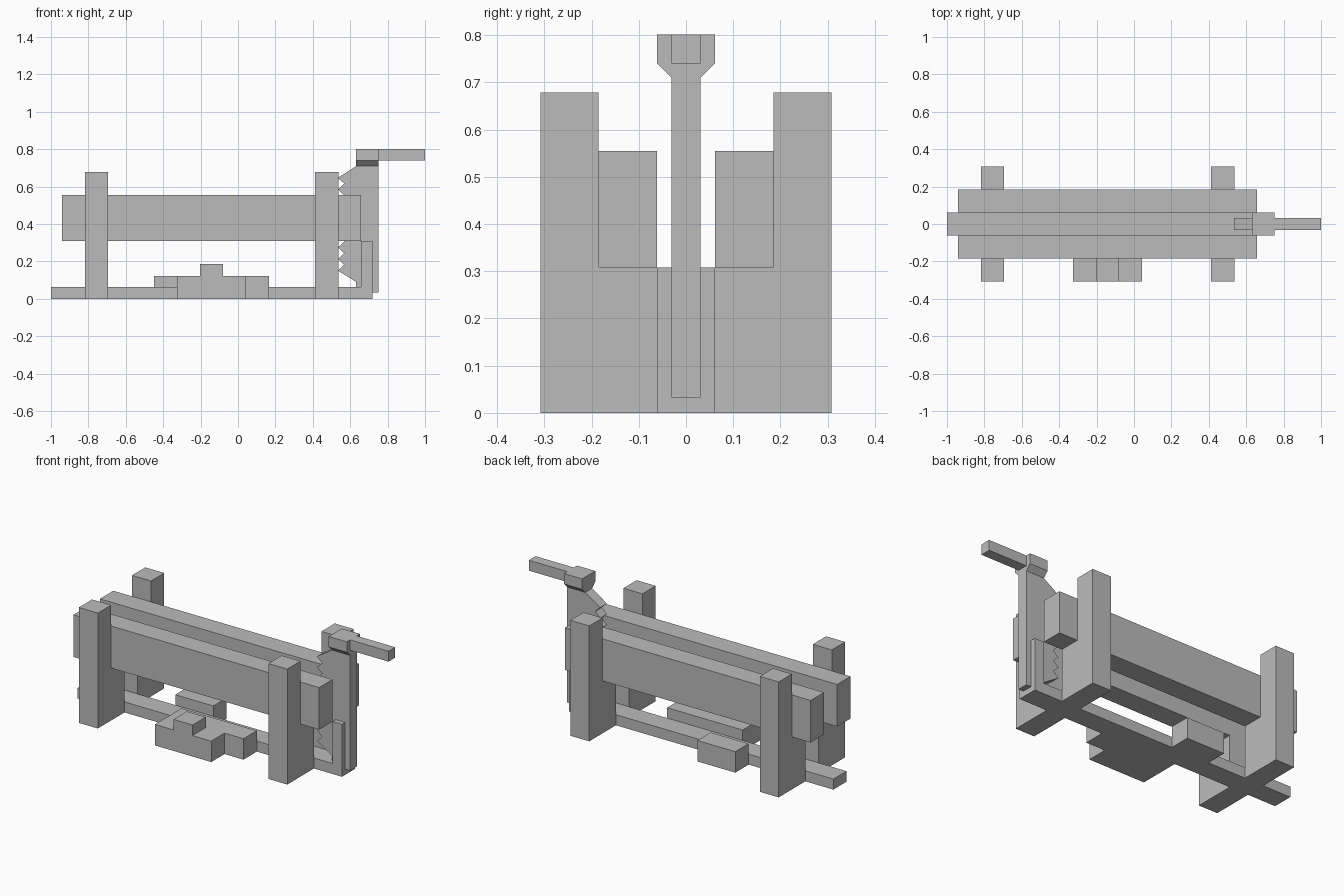
import bpy
import bmesh
from mathutils import Vector

cube = bpy.data.objects.get("Cube")
if cube:
    bpy.data.objects.remove(cube, do_unlink=True)

grey = bpy.data.materials.new("plain grey")
grey.use_nodes = True
grey.diffuse_color = (0.5, 0.5, 0.5, 1)
grey.node_tree.nodes["Principled BSDF"].inputs["Base Color"].default_value = (0.5, 0.5, 0.5, 1)


def prism(name, outline, axis, lo, hi):
    """Extrude an outline along x (outline in y,z), y (x,z) or z (x,y)."""
    place = {"x": lambda a, b: (lo, a, b),
             "y": lambda a, b: (a, lo, b),
             "z": lambda a, b: (a, b, lo)}[axis]
    shift = Vector([hi - lo if axis == c else 0 for c in "xyz"])
    bm = bmesh.new()
    face = bm.faces.new([bm.verts.new(place(a, b)) for a, b in outline])
    ext = bmesh.ops.extrude_face_region(bm, geom=[face], use_keep_orig=True)
    verts = [g for g in ext["geom"] if isinstance(g, bmesh.types.BMVert)]
    bmesh.ops.translate(bm, verts=verts, vec=shift)
    bmesh.ops.recalc_face_normals(bm, faces=bm.faces[:])
    mesh = bpy.data.meshes.new(name)
    bm.to_mesh(mesh)
    bm.free()
    mesh.materials.append(grey)
    obj = bpy.data.objects.new(name, mesh)
    bpy.context.collection.objects.link(obj)
    return obj


def box(name, x, y, z):
    outline = [(x[0], y[0]), (x[1], y[0]), (x[1], y[1]), (x[0], y[1])]
    return prism(name, outline, "z", z[0], z[1])


# Base rail running the whole length
box("base_rail", (-1.0, 0.718), (-0.061, 0.061), (0, 0.062))

for side, s in (("front", -1), ("back", 1)):
    # Notched posts that carry the long beams
    for end, x in (("right", -0.818), ("left", 0.413)):
        post = [(s * 0.061, 0), (s * 0.308, 0), (s * 0.308, 0.678),
                (s * 0.185, 0.678), (s * 0.185, 0.308), (s * 0.061, 0.308)]
        prism(f"{side}_{end}_post", post, "x", x, x + 0.123)
    # Long beams resting in the notches
    box(f"{side}_beam", (-0.94, 0.657), sorted((s * 0.061, s * 0.185)), (0.308, 0.555))
    # Guide prongs either side of the toothed plate
    box(f"{side}_guide_prong", (0.657, 0.718), sorted((s * 0.031, s * 0.061)), (0.062, 0.308))

# Toothed plate: zigzag edge with nine tips
plate = [(0.75, 0.033), (0.75, 0.71), (0.632, 0.71)]
top, pitch = 0.647, 0.062
for i in range(9):
    plate.append((0.535, top - i * pitch))
    if i < 8:
        plate.append((0.568, top - (i + 0.5) * pitch))
plate += [(0.632, 0.09), (0.632, 0.033)]
prism("toothed_plate", plate, "y", -0.031, 0.031)

# Flared head and handle
head = [(-0.031, 0.71), (0.031, 0.71), (0.061, 0.74),
        (0.061, 0.801), (-0.061, 0.801), (-0.061, 0.74)]
prism("plate_head", head, "x", 0.632, 0.75)
box("handle", (0.75, 1.0), (-0.031, 0.031), (0.74, 0.801))

# Side steps beside the base rail
box("front_inner_step", (-0.325, 0.165), (-0.185, -0.061), (0, 0.123))
step = [(-0.325, 0), (0.042, 0), (0.042, 0.123), (-0.08, 0.123),
        (-0.08, 0.185), (-0.203, 0.185), (-0.203, 0.123), (-0.325, 0.123)]
prism("front_outer_step", step, "y", -0.308, -0.185)
box("back_step", (-0.45, -0.203), (0.061, 0.185), (0, 0.123))
